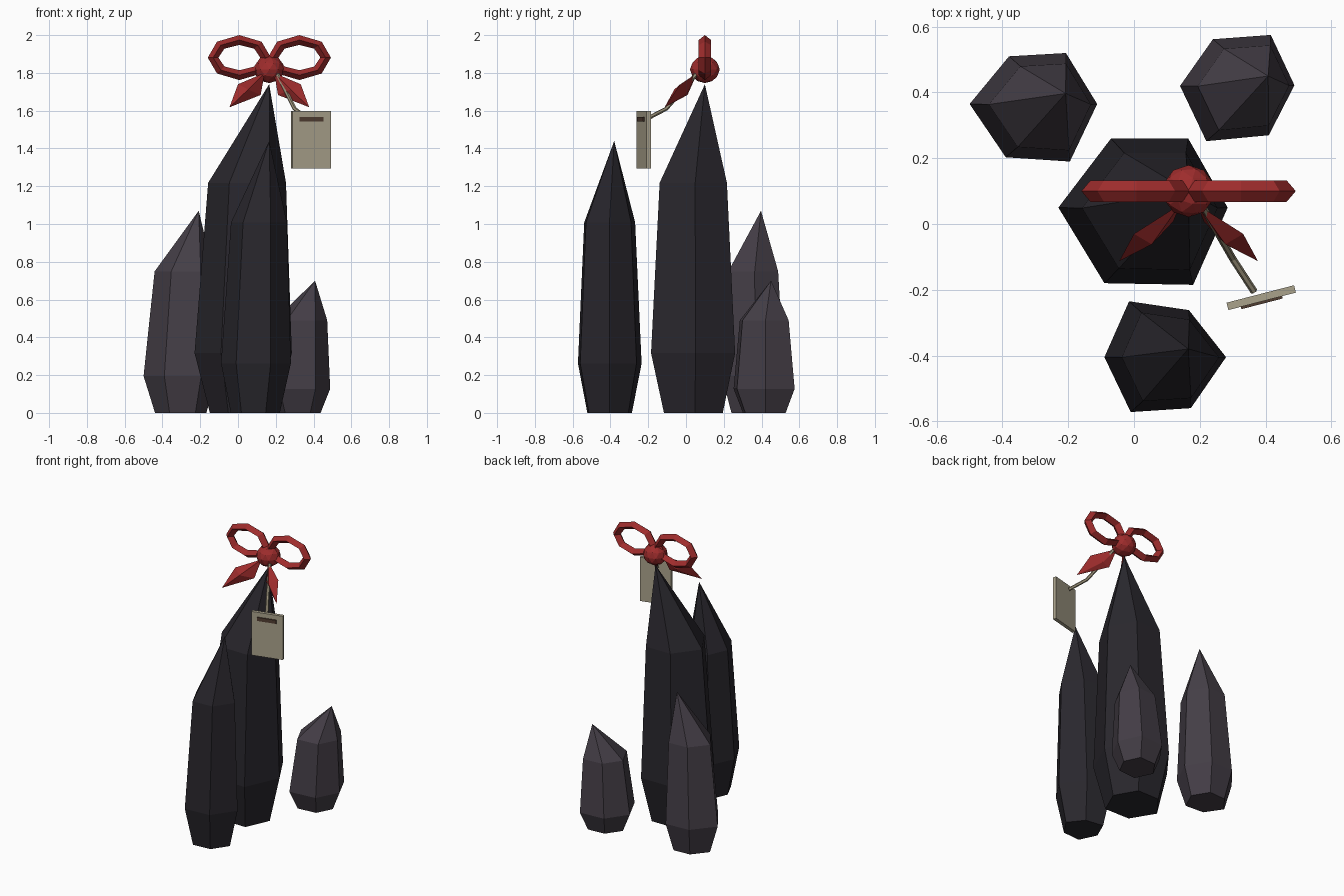
import bpy, bmesh, math
from mathutils import Vector, Matrix

if "Cube" in bpy.data.objects:
    bpy.data.objects.remove(bpy.data.objects["Cube"])


def material(name, rgb):
    m = bpy.data.materials.new(name)
    m.diffuse_color = (*rgb, 1)
    m.use_nodes = True
    m.node_tree.nodes["Principled BSDF"].inputs["Base Color"].default_value = m.diffuse_color
    return m


DARK = material("dark_stone", (0.022, 0.020, 0.026))
GREY = material("grey_stone", (0.058, 0.048, 0.062))
RED = material("red_ribbon", (0.34, 0.025, 0.025))
CARD = material("tag_card", (0.40, 0.36, 0.26))
CORD = material("cord", (0.32, 0.28, 0.19))
BROWN = material("brown_strip", (0.08, 0.045, 0.03))


def finish(name, bm, mat):
    bmesh.ops.recalc_face_normals(bm, faces=bm.faces)
    me = bpy.data.meshes.new(name)
    bm.to_mesh(me)
    bm.free()
    me.materials.append(mat)
    ob = bpy.data.objects.new(name, me)
    bpy.context.collection.objects.link(ob)
    return ob


def crystal(name, outline, apex, mat):
    """Six-sided crystal: narrow foot, wide waist, shoulder, off-centre point."""
    bm = bmesh.new()
    pts = [Vector(p) for p in outline]
    c = sum(pts, Vector((0, 0))) / len(pts)
    h = apex[2]
    rings = []
    for z, s, shift in ((0, 0.7, 0), (0.182, 1, 0), (0.70, 0.8, 0.018)):
        rings.append([bm.verts.new((c.x + (p.x - c.x) * s + shift,
                                    c.y + (p.y - c.y) * s, z * h)) for p in pts])
    tip = bm.verts.new(apex)
    bm.faces.new(rings[0])
    n = len(pts)
    for i in range(n):
        j = (i + 1) % n
        for a, b in zip(rings, rings[1:]):
            bm.faces.new((a[i], a[j], b[j], b[i]))
        bm.faces.new((rings[-1][i], rings[-1][j], tip))
    finish(name, bm, mat)


def box(name, centre, size, turn, mat):
    bm = bmesh.new()
    m = (Matrix.Translation(centre) @ Matrix.Rotation(turn, 4, 'Z')
         @ Matrix.Diagonal((*size, 1)))
    bmesh.ops.create_cube(bm, size=1, matrix=m)
    finish(name, bm, mat)


# Crystals
crystal("main_crystal", [(-0.23, 0.05), (-0.07, 0.26), (0.165, 0.26),
                         (0.285, 0.05), (0.18, -0.185), (-0.09, -0.18)],
        (0.165, 0.10, 1.74), DARK)
crystal("front_crystal", [(-0.09, -0.405), (-0.015, -0.235), (0.167, -0.262),
                          (0.28, -0.405), (0.173, -0.56), (-0.01, -0.572)],
        (0.165, -0.38, 1.44), DARK)
crystal("left_crystal", [(-0.5, 0.365), (-0.38, 0.51), (-0.207, 0.52),
                         (-0.112, 0.365), (-0.195, 0.19), (-0.39, 0.203)],
        (-0.208, 0.397, 1.07), GREY)
crystal("right_crystal", [(0.14, 0.42), (0.24, 0.562), (0.416, 0.575),
                          (0.488, 0.422), (0.41, 0.27), (0.22, 0.252)],
        (0.408, 0.45, 0.70), GREY)

# Ribbon knot
KX, KY = 0.166, 0.10
bm = bmesh.new()
bmesh.ops.create_icosphere(bm, subdivisions=2, radius=1,
                           matrix=Matrix.Translation((KX, KY, 1.818))
                           @ Matrix.Diagonal((0.079, 0.079, 0.072, 1)))
finish("ribbon_knot", bm, RED)


# Ribbon loops: eight-sided ovals with a diamond section, and their tails
def loop(name, side):
    bm = bmesh.new()
    rings = []
    for i in range(8):
        a = math.tau * i / 8
        rings.append([bm.verts.new((KX + side * 0.159 + (0.139 + u * 0.028) * math.cos(a),
                                    KY + v * 0.033,
                                    1.881 + (0.093 + u * 0.026) * math.sin(a)))
                      for u, v in ((1, 0), (0, 1), (-1, 0), (0, -1))])
    for i in range(8):
        a, b = rings[i], rings[(i + 1) % 8]
        for k in range(4):
            m = (k + 1) % 4
            bm.faces.new((a[k], b[k], b[m], a[m]))
    finish(name, bm, RED)


def tail(name, side):
    bm = bmesh.new()
    for x, y, z in ((-0.025, 0.06, 1.80), (-0.211, -0.113, 1.618),
                    (-0.166, -0.03, 1.74), (-0.046, 0.008, 1.683),
                    (-0.112, -0.062, 1.712), (-0.098, 0.01, 1.70)):
        bm.verts.new((KX - side * x * -1, y, z))
    bmesh.ops.convex_hull(bm, input=bm.verts)
    finish(name, bm, RED)


for label, side in (("left", -1), ("right", 1)):
    loop(label + "_ribbon_loop", side)
    tail(label + "_ribbon_tail", side)

# Cord from the knot to the tag
bm = bmesh.new()
path = [Vector(p) for p in ((0.205, 0.06, 1.80), (0.30, -0.105, 1.61), (0.365, -0.205, 1.558))]
rings = []
for i, p in enumerate(path):
    d = (path[min(i + 1, 2)] - path[max(i - 1, 0)]).normalized()
    u = d.cross(Vector((0, 0, 1))).normalized()
    w = d.cross(u)
    rings.append([bm.verts.new(p + 0.011 * (u * math.cos(k * math.tau / 6)
                                            + w * math.sin(k * math.tau / 6)))
                  for k in range(6)])
for a, b in zip(rings, rings[1:]):
    for k in range(6):
        m = (k + 1) % 6
        bm.faces.new((a[k], a[m], b[m], b[k]))
bm.faces.new(rings[0])
bm.faces.new(rings[-1])
finish("tag_cord", bm, CORD)

# Tag with a raised strip
TURN = math.radians(14.5)
box("tag", (0.387, -0.224, 1.447), (0.212, 0.023, 0.305), TURN, CARD)
box("tag_strip", (0.388, -0.237, 1.555), (0.13, 0.012, 0.025), TURN, BROWN)
